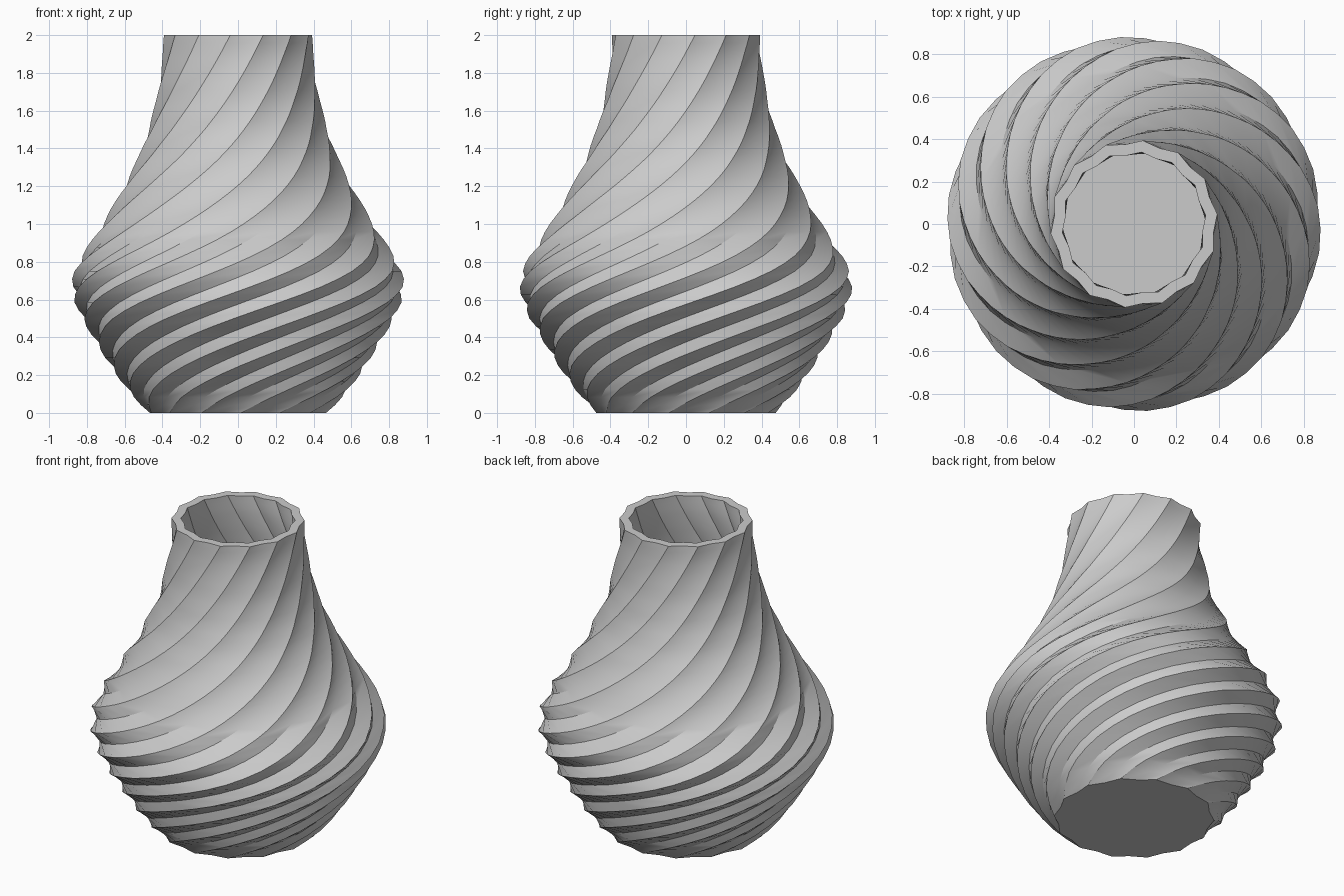
import bpy, bmesh, math

if "Cube" in bpy.data.objects:
    bpy.data.objects.remove(bpy.data.objects["Cube"])

RIBS = 14          # number of twisted flutes
ROWS = 48          # rings up the wall
WALL = 0.055

# ridge radius against height
PROFILE = [(0, .475), (.1, .57), (.2, .645), (.3, .71), (.4, .77), (.5, .83),
           (.6, .872), (.68, .884), (.75, .87), (.82, .838), (.9, .785),
           (1.05, .69), (1.2, .605), (1.35, .53), (1.5, .475), (1.65, .435),
           (1.8, .41), (1.9, .398), (2.0, .395)]
# twist rate (radians per unit height)
TWIST = [(0, 3.6), (.6, 3.3), (1.0, 2.1), (1.5, 1.6), (2.0, 1.3)]


def lerp(table, z):
    for (z0, v0), (z1, v1) in zip(table, table[1:]):
        if z <= z1:
            return v0 + (v1 - v0) * (z - z0) / (z1 - z0)
    return table[-1][1]


def angle(z):
    # integrate the twist downwards from the rim
    n = 60
    step = (2 - z) / n
    return math.radians(84) - sum(lerp(TWIST, z + (i + .5) * step) * step for i in range(n))


def ring(bm, z, inset):
    a0 = angle(z)
    r = lerp(PROFILE, z)
    slope = (lerp(PROFILE, min(z + .04, 2)) - lerp(PROFILE, max(z - .04, 0))) / .08
    r -= inset * math.hypot(1, slope)
    out = []
    for i in range(RIBS * 2):
        a = a0 + math.pi * i / RIBS
        rr = r * (.953 if i % 2 else 1)
        out.append(bm.verts.new((rr * math.cos(a), rr * math.sin(a), z)))
    return out


bm = bmesh.new()
# outer wall upwards, then inner wall back down to the floor
rings = [ring(bm, 2 * i / ROWS, 0) for i in range(ROWS + 1)]
rings += [ring(bm, 2 - (2 - WALL) * i / ROWS, WALL) for i in range(ROWS + 1)]
for lo, hi in zip(rings, rings[1:]):
    n = len(lo)
    for i in range(n):
        j = (i + 1) % n
        bm.faces.new((lo[i], lo[j], hi[j], hi[i]))
# base and inside floor
bm.faces.new(rings[0][::-1])
bm.faces.new(rings[-1])
bmesh.ops.recalc_face_normals(bm, faces=bm.faces[:])

mesh = bpy.data.meshes.new("twisted_vase")
bm.to_mesh(mesh)
bm.free()
vase = bpy.data.objects.new("twisted_vase", mesh)
bpy.context.collection.objects.link(vase)
bpy.context.view_layer.objects.active = vase
vase.select_set(True)
bpy.ops.object.shade_smooth_by_angle(angle=math.radians(30))
